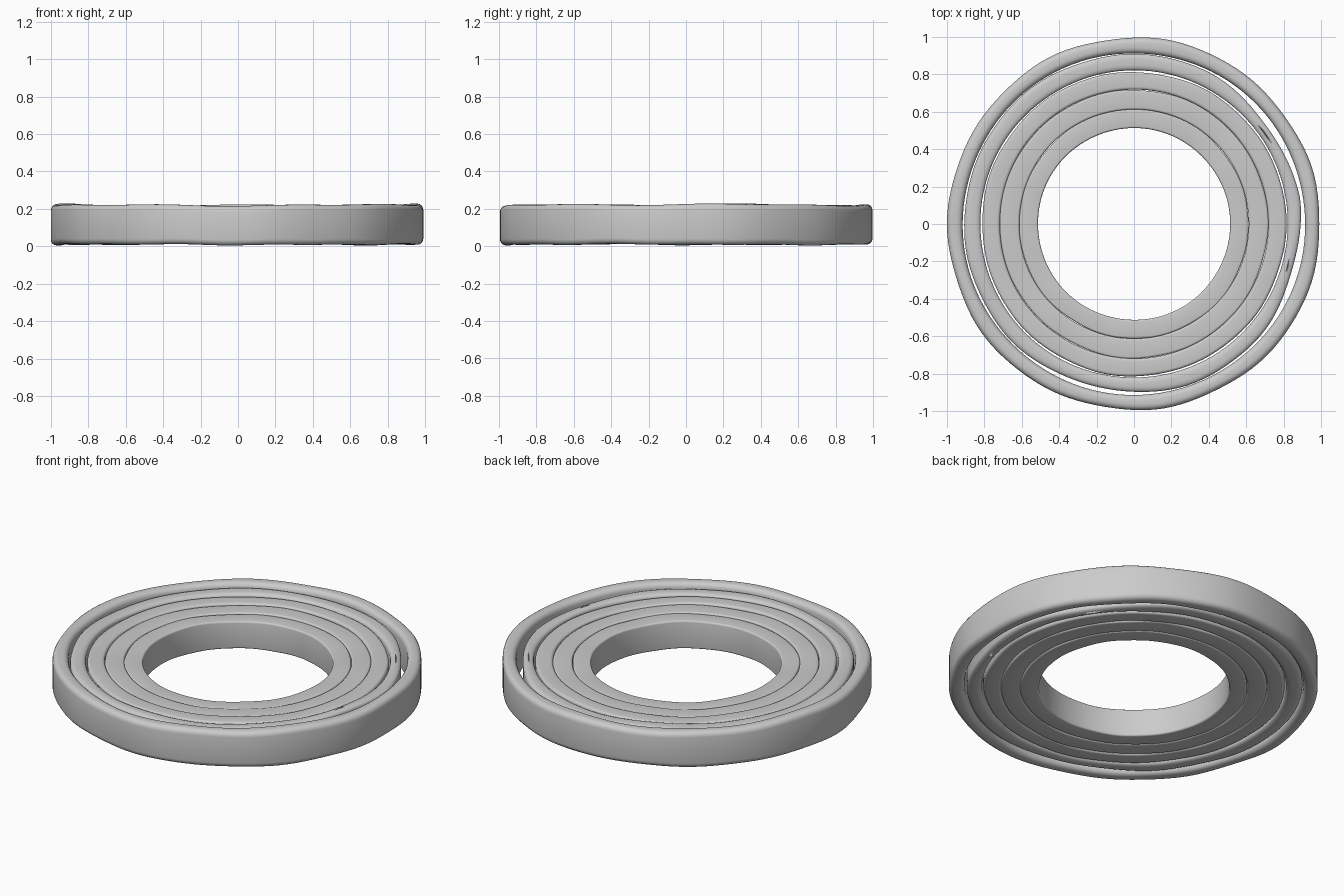
import bpy, bmesh, math, random

cube = bpy.data.objects.get("Cube")
if cube:
    bpy.data.objects.remove(cube, do_unlink=True)

random.seed(7)
TAU = math.tau
SEGMENTS = 120

grey = bpy.data.materials.new("plain grey")
grey.use_nodes = True
colour = (0.6, 0.6, 0.6, 1)
grey.diffuse_color = colour
grey.node_tree.nodes["Principled BSDF"].inputs["Base Color"].default_value = colour


def wobble(size, waves):
    """A smooth uneven wave around the ring, between -size and size."""
    terms = [(w, random.uniform(0, TAU)) for w in waves]
    return lambda a: size * sum(math.sin(w * a + p) for w, p in terms) / len(terms)


def bump(a, centre, width):
    d = math.atan2(math.sin(a - centre), math.cos(a - centre))
    return math.exp(-(d / width) ** 2)


def section(r0, r1, z0, z1, rx, rz):
    """Rounded rectangle as (radius, height) points."""
    points = []
    for k, (r, z) in enumerate([(r1 - rx, z1 - rz), (r0 + rx, z1 - rz),
                                (r0 + rx, z0 + rz), (r1 - rx, z0 + rz)]):
        for i in range(5):
            t = math.pi / 2 * (k + i / 4)
            points.append((r + rx * math.cos(t), z + rz * math.sin(t)))
    return points


def coil(name, r0, r1, z0, z1, rx, rz, rough, gap=0.0):
    inner, outer = wobble(rough * 0.3, (2, 5)), wobble(rough, (3, 7, 11))
    top, bottom = wobble(rough, (2, 5, 9)), wobble(rough * 0.6, (3, 8, 13))
    bm = bmesh.new()
    rows = []
    for s in range(SEGMENTS):
        a = TAU * s / SEGMENTS
        opening = gap * max(bump(a, -0.25, 0.35), bump(a, 0.55, 0.35), 0.6 * bump(a, 4.4, 0.4))
        points = section(r0 + inner(a), r1 - rough + outer(a) - opening,
                         z0 + rough * 0.6 + bottom(a), z1 + top(a), rx, rz)
        rows.append([bm.verts.new((r * math.cos(a), r * math.sin(a), z)) for r, z in points])
    n = len(rows[0])
    for s in range(SEGMENTS):
        p, q = rows[s], rows[(s + 1) % SEGMENTS]
        for i in range(n):
            j = (i + 1) % n
            bm.faces.new((p[i], q[i], q[j], p[j]))
    bmesh.ops.recalc_face_normals(bm, faces=bm.faces)
    mesh = bpy.data.meshes.new(name)
    bm.to_mesh(mesh)
    bm.free()
    mesh.materials.append(grey)
    mesh.shade_smooth()
    obj = bpy.data.objects.new(name, mesh)
    bpy.context.collection.objects.link(obj)


# Nested coils, from the hole outwards
coil("inner_coil", 0.513, 0.617, 0.015, 0.182, 0.010, 0.010, 0.004)
coil("second_coil", 0.613, 0.722, 0.015, 0.186, 0.012, 0.010, 0.004)
coil("third_coil", 0.718, 0.817, 0.015, 0.194, 0.016, 0.014, 0.004)
coil("fourth_coil", 0.821, 0.913, 0.012, 0.202, 0.030, 0.018, 0.005, gap=0.03)
coil("outer_coil", 0.914, 1.003, 0.004, 0.222, 0.030, 0.030, 0.008)
